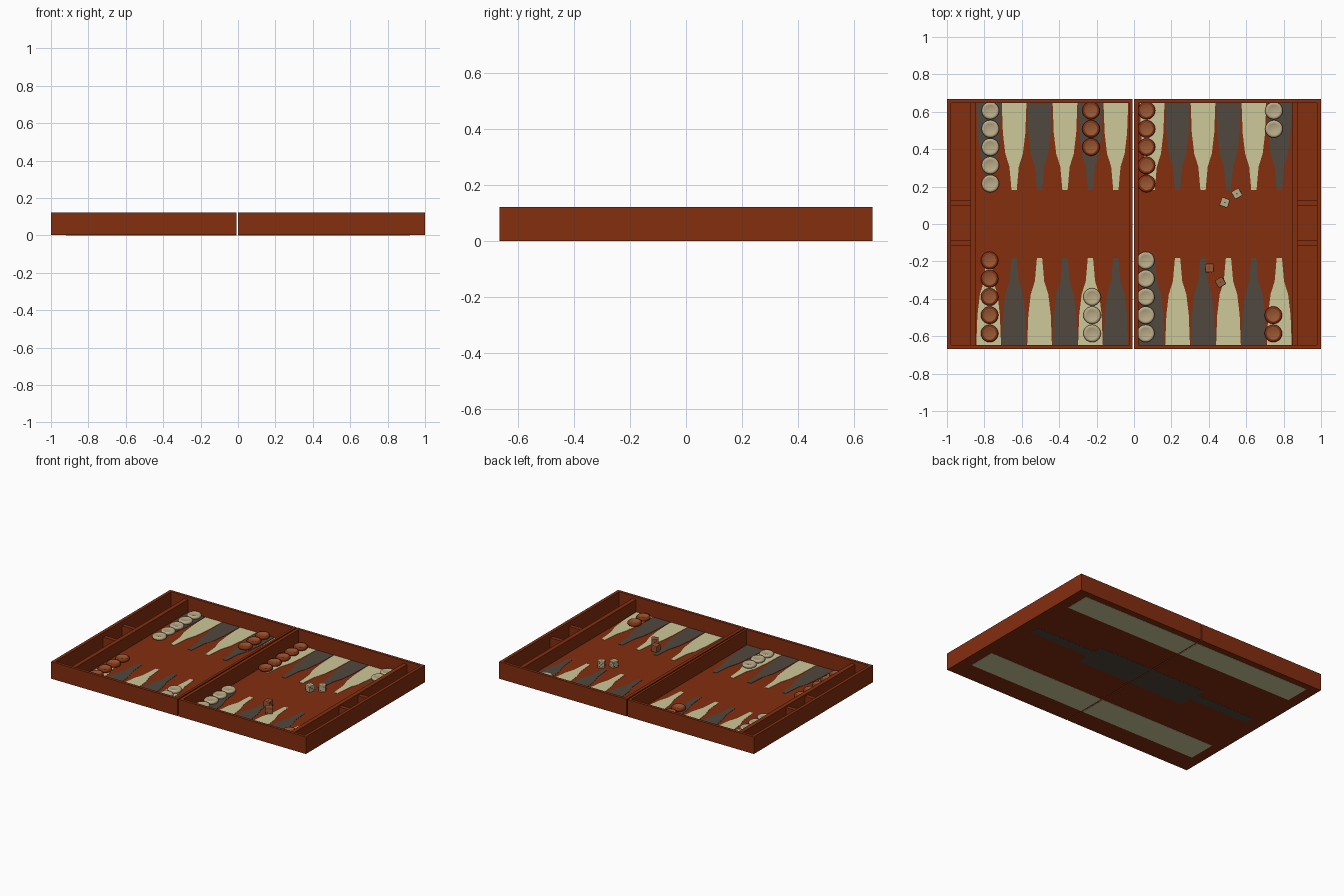
import bpy, bmesh, math
from mathutils import Matrix, Vector

if "Cube" in bpy.data.objects:
    bpy.data.objects.remove(bpy.data.objects["Cube"])


def material(name, r, g, b):
    lin = lambda c: ((c / 255 + 0.055) / 1.055) ** 2.4 if c > 10 else c / 255 / 12.92
    m = bpy.data.materials.new(name)
    m.diffuse_color = (lin(r), lin(g), lin(b), 1)
    m.use_nodes = True
    m.node_tree.nodes["Principled BSDF"].inputs["Base Color"].default_value = m.diffuse_color
    return m


WOOD = material("red_brown_wood", 132, 46, 15)
CREAM = material("cream", 205, 200, 152)
DARK = material("charcoal", 80, 72, 62)
TAN = material("ivory_tan", 186, 171, 136)
COPPER = material("copper_brown", 152, 88, 52)

HEIGHT, FLOOR = 0.122, 0.013
HX, HY, FIELD = 1.0, 0.667, 0.647


def finish(name, bm, mats):
    bmesh.ops.recalc_face_normals(bm, faces=bm.faces)
    me = bpy.data.meshes.new(name)
    bm.to_mesh(me)
    bm.free()
    for m in mats:
        me.materials.append(m)
    ob = bpy.data.objects.new(name, me)
    bpy.context.collection.objects.link(ob)
    return ob


def add_box(bm, x0, x1, y0, y1, z0, z1):
    mat = Matrix.LocRotScale(Vector(((x0 + x1) / 2, (y0 + y1) / 2, (z0 + z1) / 2)), None,
                             Vector((abs(x1 - x0), y1 - y0, z1 - z0)))
    bmesh.ops.create_cube(bm, size=1, matrix=mat)


def add_plate(bm, outline, z0, z1):
    low = [bm.verts.new((x, y, z0)) for x, y in outline]
    top = [bm.verts.new((x, y, z1)) for x, y in outline]
    bm.faces.new(low)
    bm.faces.new(top)
    for i in range(len(low)):
        j = (i + 1) % len(low)
        bm.faces.new((low[i], low[j], top[j], top[i]))


# Case halves: floor, rim walls, hinge wall, side tray wall and tray dividers
for side, label in ((-1, "left"), (1, "right")):
    bm = bmesh.new()
    s = side
    hinge = 0.007 if s < 0 else 0.001
    add_box(bm, s * hinge, s * HX, -HY, HY, 0.001, FLOOR)
    add_box(bm, s * hinge, s * HX, FIELD, HY, FLOOR, HEIGHT)
    add_box(bm, s * hinge, s * HX, -HY, -FIELD, FLOOR, HEIGHT)
    add_box(bm, s * 0.978, s * HX, -FIELD, FIELD, FLOOR, HEIGHT)
    add_box(bm, s * hinge, s * 0.024, -FIELD, FIELD, FLOOR, HEIGHT)
    add_box(bm, s * 0.845, s * 0.875, -FIELD, FIELD, FLOOR, 0.102)
    for y in (0.112, -0.1):
        add_box(bm, s * 0.875, s * 0.978, y - 0.015, y + 0.015, FLOOR, 0.09)
    finish("case_half_" + label, bm, [WOOD])

# Inlaid points: stepped spikes, alternating colours, mirrored across the hinge
SPIKE = [(0.066, 0.0), (0.06, 0.16), (0.047, 0.27), (0.025, 0.34), (0.014, 0.465)]
for mat, name, parity in ((CREAM, "cream_points", 1), (DARK, "dark_points", 0)):
    bm = bmesh.new()
    for i in range(6):
        end = 1 if i % 2 == parity else -1
        for s in (-1, 1):
            cx = s * (0.777 - 0.136 * i)
            right = [(cx + w, end * (0.646 - d)) for w, d in SPIKE]
            left = [(cx - w, end * (0.646 - d)) for w, d in reversed(SPIKE)]
            add_plate(bm, right + left, FLOOR - 0.001, FLOOR + 0.002)
    finish(name, bm, [mat])

# Painted bands under the case, split at the hinge gap
bands = [("cream_underside_bands", CREAM, [(0.92, 0.44, 0.62), (0.92, -0.52, -0.32)]),
         ("dark_underside_band", DARK, [(0.9, 0.045, 0.115), (0.43, 0.115, 0.18), (0.43, -0.04, 0.045)])]
for name, mat, rects in bands:
    bm = bmesh.new()
    for w, y0, y1 in rects:
        add_box(bm, -w, -0.007, y0, y1, 0, 0.002)
        add_box(bm, 0.001, w, y0, y1, 0, 0.002)
    finish(name, bm, [mat])


# Checkers: lathed rounded discs with a raised rim and a coloured centre
def checker(name, x, y, rim, centre):
    profile = [(0.0, 0.021), (0.028, 0.021), (0.034, 0.024), (0.042, 0.022),
               (0.047, 0.016), (0.047, 0.008), (0.042, 0.001), (0.0, 0.0)]
    bm = bmesh.new()
    vs = [bm.verts.new((r, 0, z)) for r, z in profile]
    edges = [bm.edges.new(p) for p in zip(vs, vs[1:])]
    bmesh.ops.spin(bm, geom=vs + edges, cent=(0, 0, 0), axis=(0, 0, 1),
                   angle=math.tau, steps=20, use_merge=False)
    bmesh.ops.remove_doubles(bm, verts=bm.verts, dist=0.0001)
    for f in bm.faces:
        f.smooth = True
        c = f.calc_center_median()
        f.material_index = int(c.z > 0.018 and c.xy.length < 0.034)
    ob = finish(name, bm, [rim, centre])
    ob.location = (x, y, FLOOR + 0.002)


STACKS = [("light", -0.768, 1, 5), ("light", 0.748, 1, 2), ("light", -0.224, -1, 3), ("light", 0.063, -1, 5),
          ("brown", -0.23, 1, 3), ("brown", 0.067, 1, 5), ("brown", -0.772, -1, 5), ("brown", 0.745, -1, 2)]
for k, (kind, x, end, count) in enumerate(STACKS):
    for i in range(count):
        y = 0.606 - 0.0975 * i if end > 0 else -0.585 + 0.0975 * i
        rim, centre = (TAN, TAN) if kind == "light" else (WOOD, COPPER)
        checker(f"{kind}_checker_{k}_{i}", x, y, rim, centre)


# Dice: bevelled cubes with pip plates on every face
D = 0.046
LAYOUT = {1: [(0, 0)], 2: [(-1, -1), (1, 1)], 3: [(-1, -1), (0, 0), (1, 1)]}
LAYOUT[4] = LAYOUT[2] + [(-1, 1), (1, -1)]
LAYOUT[5] = LAYOUT[4] + [(0, 0)]
LAYOUT[6] = LAYOUT[4] + [(-1, 0), (1, 0)]
TURNS = [(1, 'X', 0), (6, 'X', 180), (2, 'X', 90), (5, 'X', -90), (3, 'Y', 90), (4, 'Y', -90)]


def die(name, x, y, angle, body, pip):
    bm = bmesh.new()
    bmesh.ops.create_cube(bm, size=D)
    bmesh.ops.bevel(bm, geom=bm.edges[:], offset=0.004, segments=2, affect='EDGES', profile=0.5)
    solid = set(bm.faces)
    for n, axis, deg in TURNS:
        rot = Matrix.Rotation(math.radians(deg), 4, axis)
        for u, v in LAYOUT[n]:
            place = rot @ Matrix.Translation((u * 0.0115, v * 0.0115, D / 2))
            bmesh.ops.create_cone(bm, cap_ends=True, segments=10, radius1=0.004,
                                  radius2=0.004, depth=0.0008, matrix=place)
    for f in bm.faces:
        f.material_index = int(f not in solid)
    ob = finish(name, bm, [body, pip])
    ob.location = (x, y, FLOOR + D / 2 + 0.0005)
    ob.rotation_euler = (0, 0, math.radians(angle))


die("light_die_1", 0.485, 0.115, -18, TAN, DARK)
die("light_die_2", 0.55, 0.162, 30, TAN, DARK)
die("brown_die_1", 0.403, -0.235, 2, COPPER, DARK)
die("brown_die_2", 0.462, -0.312, 33, COPPER, DARK)
